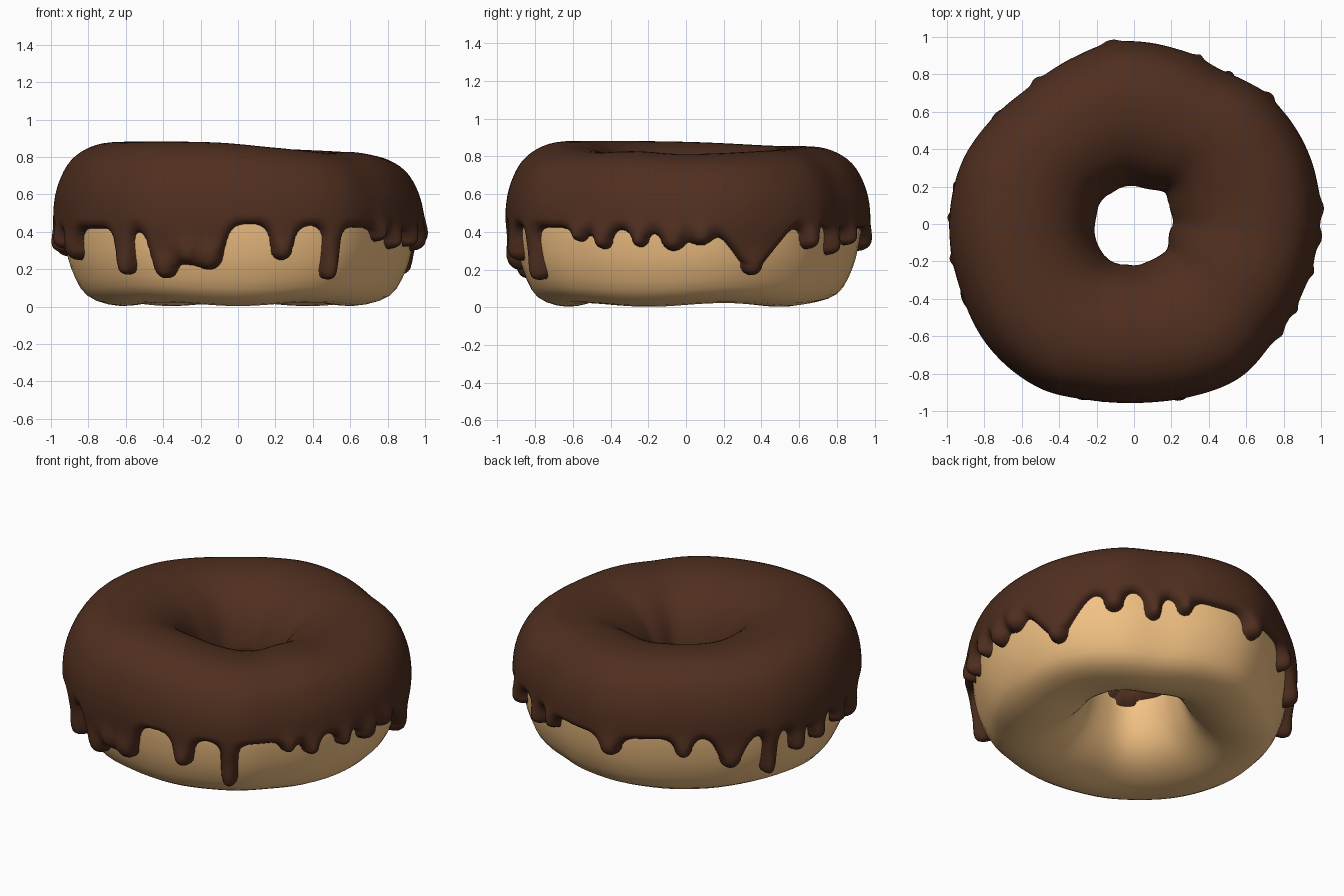
import bpy
import bmesh
from math import pi, sin, cos, exp, sqrt, hypot, degrees
from mathutils import Vector

if "Cube" in bpy.data.objects:
    bpy.data.objects.remove(bpy.data.objects["Cube"])

# Hand-formed outline: (angle, radius or height) read around the ring
OUTER = [(0, 1.0), (20, 1.015), (45, 1.0), (60, .955), (75, .97), (95, .985), (110, .955), (128, .93),
         (145, .955), (160, .985), (180, .995), (200, 1.0), (220, 1.025), (240, 1.02), (255, .98),
         (270, .965), (285, .975), (305, 1.005), (320, .98), (335, .98), (350, .99)]
HOLE = [(0, .215), (20, .215), (45, .25), (70, .215), (95, .22), (115, .215), (145, .23), (170, .22),
        (190, .23), (215, .24), (240, .25), (270, .23), (300, .23), (325, .235), (345, .21)]
TOP = [(0, .815), (45, .835), (90, .855), (135, .86), (180, .88), (225, .885), (260, .88),
       (290, .85), (315, .825), (335, .83)]
# Tube section: (fraction from hole to rim, height), underside -> rim -> top -> hole
SECTION = [(.57, .003), (.81, .055), (.93, .2), (.985, .36), (1, .5), (.97, .63), (.88, .75), (.73, .815),
           (.55, .83), (.36, .81), (.18, .74), (.06, .62), (0, .45), (.04, .27), (.14, .13), (.32, .04)]
# Drips: angle, tip height, half width, widening towards the top
DRIPS = [(22, .175, .06, .85), (43, .31, .055, .1), (57, .28, .05, .1), (69, .33, .045, .1),
         (97, .30, .065, .3), (124, .31, .055, .3), (142, .23, .07, .5), (157, .16, .045, .03),
         (168, .27, .05, .1), (178, .29, .05, .1), (191, .31, .05, .1), (204, .25, .075, .3),
         (231, .175, .052, .08), (245, .155, .065, .2), (253, .23, .07, .2), (260, .2, .08, .3),
         (285, .25, .06, .2), (302, .15, .048, .03), (323, .35, .04, .2), (332, .31, .05, .15),
         (345, .32, .045, .2), (356, .30, .065, .3), (5, .33, .06, .2)]


def cubic(a, b, c, d, t):
    return b + .5 * t * (c - a + t * (2 * a - 5 * b + 4 * c - d + t * (3 * (b - c) + d - a)))


def around(table, deg):
    """Smooth periodic value at an angle."""
    deg %= 360
    n = len(table)
    i = max(k for k in range(n) if table[k][0] <= deg)
    end = table[i + 1][0] if i + 1 < n else 360
    t = (deg - table[i][0]) / (end - table[i][0])
    return cubic(*[table[(i + k) % n][1] for k in (-1, 0, 1, 2)], t)


def ring(theta):
    deg = degrees(theta)
    return around(OUTER, deg) - .055, around(HOLE, deg) + .03, (around(TOP, deg) - .05) / .83


def section(u):
    i, n = int(u // 1), len(SECTION)
    p = [SECTION[(i + k) % n] for k in (-1, 0, 1, 2)]
    return [cubic(*[q[c] for q in p], u - i) for c in (0, 1)]


def dough_point(theta, shape, sec):
    outer, hole, tall = shape
    r = hole + sec[0] * (outer - hole)
    z = sec[1] * tall + .01 * (1 + sin(5 * theta)) * (1 - sec[1] / .83) ** 2
    return Vector((r * cos(theta), r * sin(theta), z))


def icing_depth(theta, u, z):
    """Signed distance inside the icing edge, plus extra bulge at the drip tips."""
    if u > 8:
        return z - .41 - .02 * sin(4 * theta + 1) - .015 * sin(7 * theta), 0
    d, bulge = z - .43 - .012 * sin(3 * theta), 0
    for deg, tip, hw, widen in DRIPS:
        x = ((theta - deg * pi / 180 + pi) % (2 * pi) - pi) * .95
        if abs(x) > .4:
            continue
        up = z - tip - hw
        e = (hw + widen * max(0, up) - hypot(x, min(0, up))) / sqrt(1 + widen * widen * (up > 0))
        h = max(0, .08 - abs(d - e)) / .08
        d = max(d, e) + h * h * .02
        bulge = max(bulge, .025 * exp(-(x * x + up * up) / .005))
    return d, bulge


def thickness(d, bulge):
    if d < 0:
        return max(-.02, d * 2) - .003
    k = min(1, d / .05)
    return (.05 + bulge) * sqrt(1 - (1 - k) ** 2) - .003


def make(name, verts, faces, colour):
    me = bpy.data.meshes.new(name)
    me.from_pydata(verts, [], faces)
    bm = bmesh.new()
    bm.from_mesh(me)
    bmesh.ops.delete(bm, geom=[v for v in bm.verts if not v.link_faces], context='VERTS')
    bm.to_mesh(me)
    bm.free()
    me.shade_smooth()
    mat = bpy.data.materials.new(name)
    mat.diffuse_color = colour
    mat.use_nodes = True
    mat.node_tree.nodes["Principled BSDF"].inputs["Base Color"].default_value = mat.diffuse_color
    me.materials.append(mat)
    bpy.context.collection.objects.link(bpy.data.objects.new(name, me))


# Dough ring
NT, NU = 72, 48
secs = [section(j * 16 / NU) for j in range(NU)]
verts = []
for i in range(NT):
    th = 2 * pi * i / NT
    shape = ring(th)
    verts += [dough_point(th, shape, s) for s in secs]
faces = [(i * NU + j, (i + 1) % NT * NU + j, (i + 1) % NT * NU + (j + 1) % NU, i * NU + (j + 1) % NU)
         for i in range(NT) for j in range(NU)]
make("dough", verts, faces, (.9, .54, .23, 1))

# Icing shell: dough surface pushed outward, sinking into the dough past the dripping edge
NT = 480
us = [1.2 + 2.8 * j / 50 for j in range(50)] + [4 + 9 * j / 40 for j in range(41)]
NU = len(us)
secs = [section(u) for u in us]
shapes = [ring(2 * pi * i / NT) for i in range(NT)]
base = [[dough_point(2 * pi * i / NT, shapes[i], s) for s in secs] for i in range(NT)]
verts, depth = [], []
for i in range(NT):
    for j in range(NU):
        p = base[i][j]
        along = base[(i + 1) % NT][j] - base[i - 1][j]
        up = base[i][min(j + 1, NU - 1)] - base[i][max(j - 1, 0)]
        d, bulge = icing_depth(2 * pi * i / NT, us[j], p.z)
        verts.append(p + along.cross(up).normalized() * thickness(d, bulge))
        depth.append(d)
faces = []
for i in range(NT):
    for j in range(NU - 1):
        k = (i + 1) % NT
        f = (i * NU + j, k * NU + j, k * NU + j + 1, i * NU + j + 1)
        if max(depth[v] for v in f) > -.012:
            faces.append(f)
make("icing", verts, faces, (.08, .028, .014, 1))
